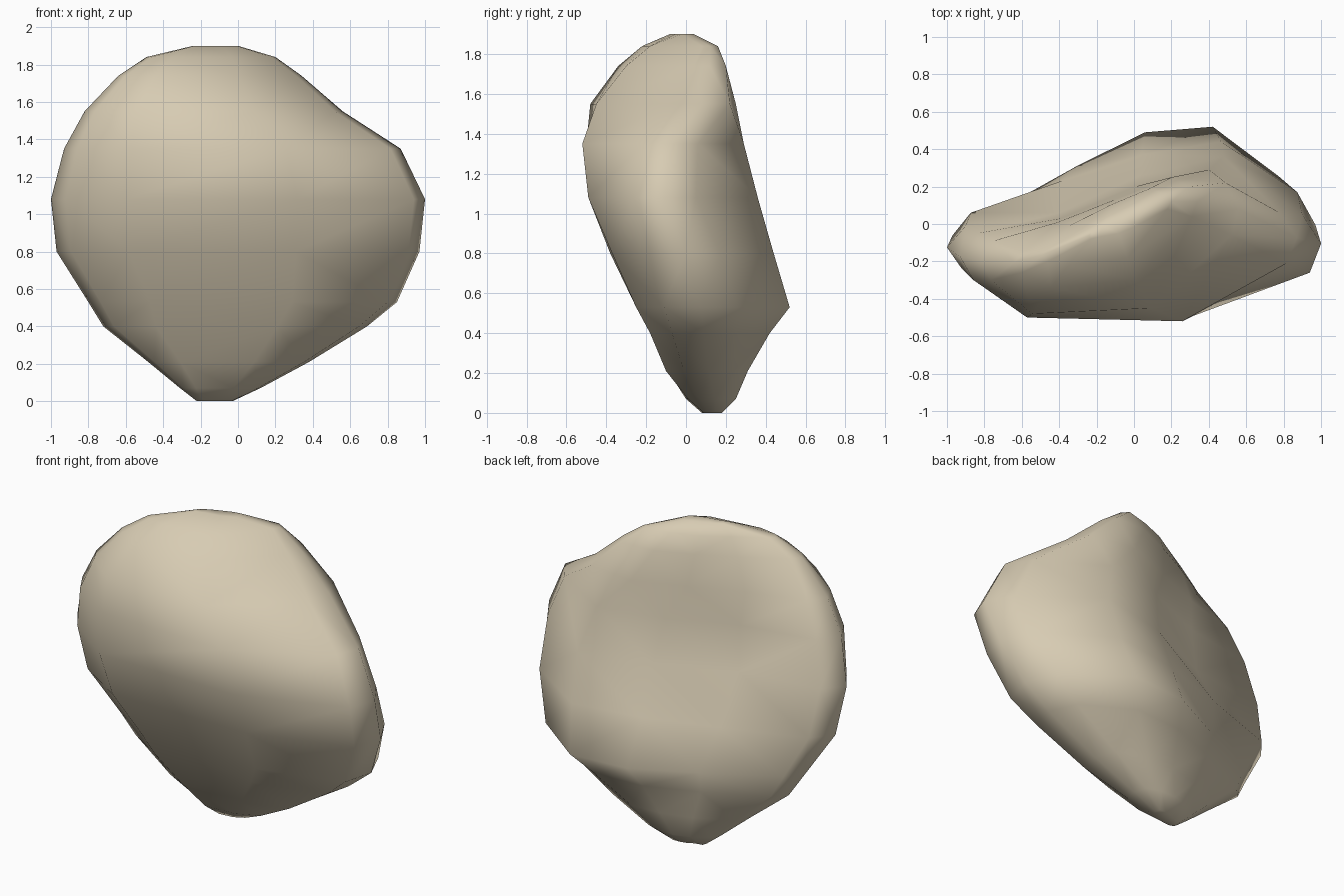
import bpy
import bmesh
import math

default_cube = bpy.data.objects.get("Cube")
if default_cube:
    bpy.data.objects.remove(default_cube, do_unlink=True)

# One warm sandstone colour
stone = bpy.data.materials.new("sandstone")
stone.use_nodes = True
colour = (0.68, 0.6, 0.45, 1.0)
stone.diffuse_color = colour
shader = stone.node_tree.nodes["Principled BSDF"]
shader.inputs["Base Color"].default_value = colour
shader.inputs["Roughness"].default_value = 0.9

# Horizontal sections in hundredths of a unit:
# height, left x, right x, front depths, back depths
SECTIONS = [
    (0, -22, -3, (9, 8, 9, 12), (14, 15, 17, 18, 18)),
    (7, -31, 12, (5, 0, 1, 7), (15, 22, 25, 25, 22)),
    (21, -48, 38, (-2, -9, -10, -1), (14, 25, 30, 31, 24)),
    (40, -72, 69, (-4, -18, -18, -7), (11, 28, 40, 42, 25)),
    (53, -80, 85, (-8, -25, -25, -11), (8, 31, 49, 52, 26)),
    (80, -97, 97, (-18, -38, -37, -18), (6, 23, 37, 44, 17)),
    (108, -100, 100, (-24, -48, -49, -26), (-1, 6, 26, 36, 5)),
    (135, -93, 87, (-30, -50, -52, -21), (-5, 3, 20, 29, 6)),
    (155, -82, 56, (-30, -48, -45, -6), (-9, 1, 13, 25, 22)),
    (174, -64, 34, (-26, -34, -30, 4), (-15, -1, 10, 19, 20)),
    (184, -49, 20, (-20, -22, -18, 8), (-13, -3, 6, 12, 16)),
    (190, -24, 0, (-8, -7, -5, -2), (-4, -1, 1, 3, 4)),
]
FRONT_ACROSS = (0.04, 0.2, 0.66, 0.97)
BACK_ACROSS = (0.05, 0.3, 0.52, 0.74, 0.95)


def section_ring(bm, section):
    """Make one closed loop of vertices, running round the stone."""
    height, left, right, front, back = section

    def vert(share, depth):
        x = left + (right - left) * share
        return bm.verts.new((x / 100, depth / 100, height / 100))

    ring = [vert(0, (front[0] + back[0]) / 2)]
    ring += [vert(s, d) for s, d in zip(FRONT_ACROSS, front)]
    ring.append(vert(1, (front[-1] + back[-1]) / 2))
    ring += [vert(s, d) for s, d in zip(reversed(BACK_ACROSS), reversed(back))]
    return ring


# Skin the sections into one closed boulder
bm = bmesh.new()
rings = [section_ring(bm, section) for section in SECTIONS]
for lower, upper in zip(rings, rings[1:]):
    for i in range(len(lower)):
        j = (i + 1) % len(lower)
        bm.faces.new((lower[i], lower[j], upper[j], upper[i]))
bm.faces.new(list(reversed(rings[0])))
bm.faces.new(rings[-1])

bmesh.ops.triangulate(bm, faces=bm.faces[:], quad_method="SHORT_EDGE")
bmesh.ops.recalc_face_normals(bm, faces=bm.faces[:])
mesh = bpy.data.meshes.new("boulder")
bm.to_mesh(mesh)
bm.free()
mesh.materials.append(stone)
boulder = bpy.data.objects.new("boulder", mesh)
bpy.context.collection.objects.link(boulder)

# Soft worn faces, with only the hardest creases kept
bpy.ops.object.select_all(action="DESELECT")
boulder.select_set(True)
bpy.context.view_layer.objects.active = boulder
bpy.ops.object.shade_smooth_by_angle(angle=math.radians(75))
